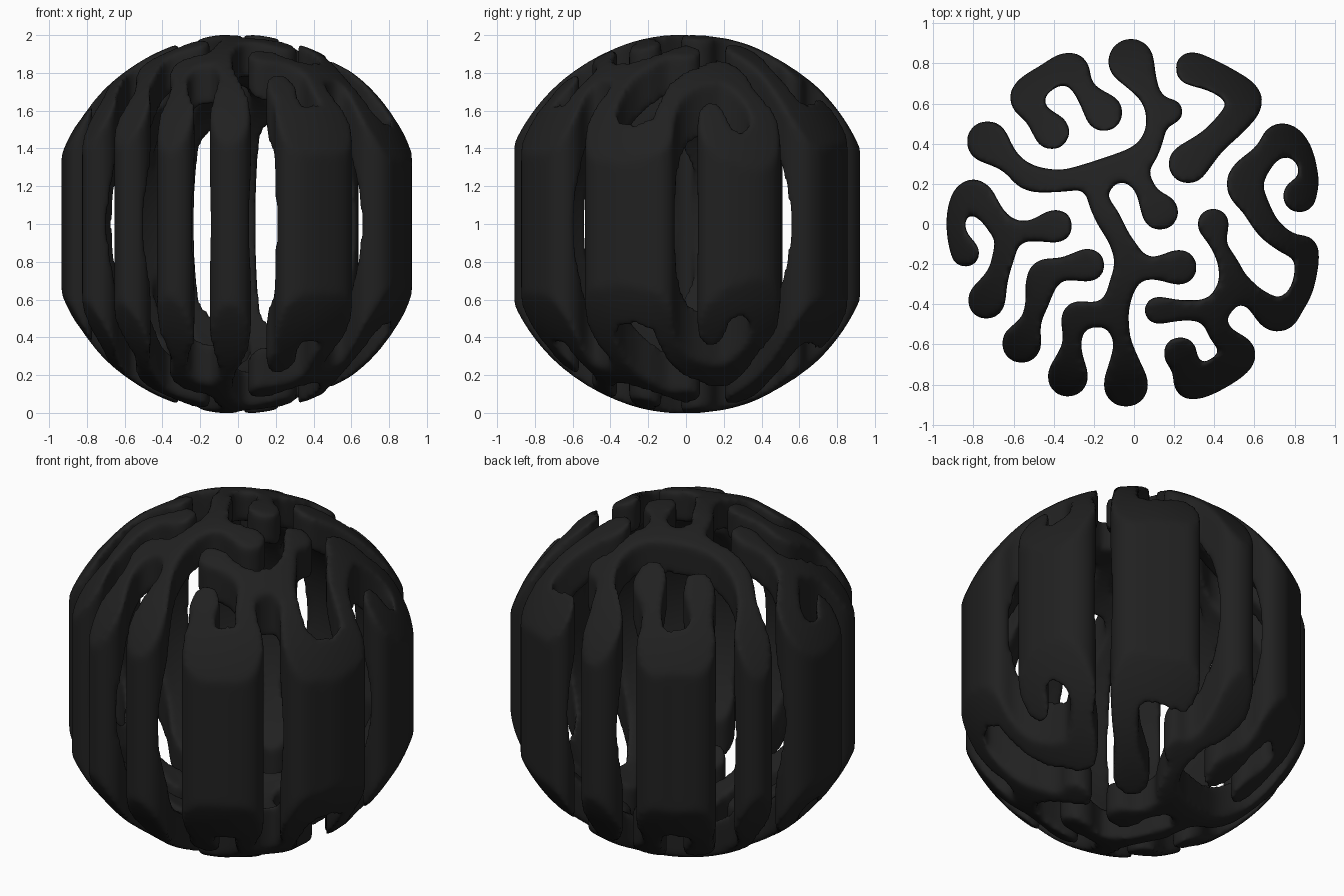
import bpy, bmesh, math
from mathutils import Vector
from mathutils.geometry import convex_hull_2d

if "Cube" in bpy.data.objects:
    bpy.data.objects.remove(bpy.data.objects["Cube"])

CENTRE = Vector((0, 0, 1))
bm = bmesh.new()


def prism(a, b):
    """Tall solid around two circles (x, y, r)."""
    pts = [Vector((c[0] + c[2] * math.cos(t * math.pi / 12), c[1] + c[2] * math.sin(t * math.pi / 12)))
           for c in (a, b) for t in range(24)]
    ring = [pts[i] for i in convex_hull_2d(pts)]
    low = [bm.verts.new((p.x, p.y, -0.1)) for p in ring]
    high = [bm.verts.new((p.x, p.y, 2.1)) for p in ring]
    n = len(ring)
    bm.faces.new(low[::-1])
    bm.faces.new(high)
    for i in range(n):
        j = (i + 1) % n
        bm.faces.new((low[i], low[j], high[j], high[i]))


def stroke(*pts, steps=4):
    """Winding band through (x, y, radius) points, smoothed as a spline."""
    p = [Vector(q) for q in pts]
    p = [p[0]] + p + [p[-1]]
    out = []
    for i in range(1, len(p) - 2):
        for s in range(steps):
            t = s / steps
            a, b, c, d = p[i - 1:i + 3]
            out.append(0.5 * (2 * b + (c - a) * t + (2 * a - 5 * b + 4 * c - d) * t * t
                              + (3 * b - a - 3 * c + d) * t ** 3))
    out.append(p[-1])
    for a, b in zip(out, out[1:]):
        prism(a, b)


# central branching band
stroke((-.015, .81, .115), (.07, .66, .055), (.12, .56, .06), (.11, .48, .05), (.08, .39, .055),
       (.02, .32, .07), (-.08, .28, .07), (-.25, .235, .06), (-.37, .215, .055), (-.52, .23, .065),
       (-.62, .31, .055), (-.73, .41, .105))
stroke((.11, .54, .05), (.18, .56, .065))
stroke((-.03, .29, .07), (.045, .2, .05), (.075, .13, .055), (.13, .06, .092))
stroke((-.15, .25, .07), (-.185, .14, .05), (-.13, .03, .06), (-.07, -.08, .055), (-.02, -.2, .075),
       (-.06, -.31, .065), (-.09, -.42, .065), (-.08, -.5, .055), (-.055, -.6, .045), (-.04, -.8, .113))
stroke((-.02, -.21, .075), (.1, -.22, .055), (.225, -.215, .09))
stroke((-.1, -.43, .07), (-.2, -.455, .06), (-.29, -.46, .07), (-.31, -.6, .045), (-.33, -.76, .103))
# lower left band
stroke((-.23, -.205, .085), (-.36, -.225, .055), (-.45, -.26, .08), (-.48, -.38, .06),
       (-.515, -.49, .05), (-.56, -.595, .1))
# left hooked band
stroke((-.39, -.01, .085), (-.52, -.035, .05), (-.64, -.03, .065), (-.71, .05, .06),
       (-.8, .14, .085), (-.88, .07, .05), (-.885, -.05, .048), (-.84, -.145, .072))
stroke((-.62, -.04, .06), (-.65, -.16, .055), (-.68, -.26, .055), (-.735, -.38, .095))
# upper left hooked band
stroke((-.41, .46, .09), (-.49, .55, .06), (-.54, .635, .08), (-.43, .735, .065),
       (-.31, .775, .08), (-.25, .67, .05), (-.15, .555, .095))
# upper right hooked band
stroke((.29, .775, .085), (.43, .72, .075), (.56, .62, .08), (.49, .51, .075),
       (.39, .41, .07), (.27, .3, .1))
# right hooked band
stroke((.825, .14, .085), (.875, .23, .045), (.83, .37, .055), (.735, .42, .085), (.66, .35, .06),
       (.55, .21, .09), (.6, .1, .07), (.67, -.02, .06), (.78, -.105, .055), (.86, -.13, .06),
       (.845, -.3, .055), (.79, -.4, .06), (.71, -.455, .085), (.6, -.37, .055), (.5, -.315, .07),
       (.41, -.42, .06), (.25, -.43, .05), (.12, -.43, .07))
stroke((.5, -.31, .075), (.47, -.2, .05), (.42, -.1, .04), (.395, 0, .08))
stroke((.39, -.43, .06), (.43, -.55, .055), (.535, -.65, .075), (.41, -.75, .08),
       (.28, -.8, .075), (.255, -.72, .06), (.23, -.645, .085))


def ball(name, radius):
    mesh = bpy.data.meshes.new(name)
    b = bmesh.new()
    bmesh.ops.create_icosphere(b, subdivisions=5, radius=radius)
    bmesh.ops.translate(b, verts=b.verts, vec=CENTRE)
    b.to_mesh(mesh)
    b.free()
    ob = bpy.data.objects.new(name, mesh)
    bpy.context.collection.objects.link(ob)
    ob.hide_render = True
    return ob


mesh = bpy.data.meshes.new("maze_shell")
bm.to_mesh(mesh)
bm.free()
shell = bpy.data.objects.new("maze_shell", mesh)
bpy.context.collection.objects.link(shell)
outer, inner = ball("outer_cutter", 1.005), ball("inner_cutter", 0.825)


def remesh(size):
    m = shell.modifiers.new("merge", 'REMESH')
    m.mode, m.voxel_size = 'VOXEL', size


def cut(target, op):
    m = shell.modifiers.new("cut", 'BOOLEAN')
    m.object, m.operation, m.solver = target, op, 'EXACT'


def smooth(n):
    m = shell.modifiers.new("soften", 'SMOOTH')
    m.factor, m.iterations = 0.5, n


# merge the bands, keep only the hollow ball, then round every edge
remesh(0.02)
smooth(5)
cut(outer, 'INTERSECT')
cut(inner, 'DIFFERENCE')
remesh(0.018)
smooth(9)

# bake the result and drop the cutters
dg = bpy.context.evaluated_depsgraph_get()
baked = bpy.data.meshes.new_from_object(shell.evaluated_get(dg))
shell.modifiers.clear()
shell.data = baked
for ob in (outer, inner):
    bpy.data.objects.remove(ob)
for f in baked.polygons:
    f.use_smooth = True
black = bpy.data.materials.new("black")
black.diffuse_color = (0.015, 0.015, 0.015, 1)
black.use_nodes = True
black.node_tree.nodes["Principled BSDF"].inputs["Base Color"].default_value = black.diffuse_color
baked.materials.clear()
baked.materials.append(black)
